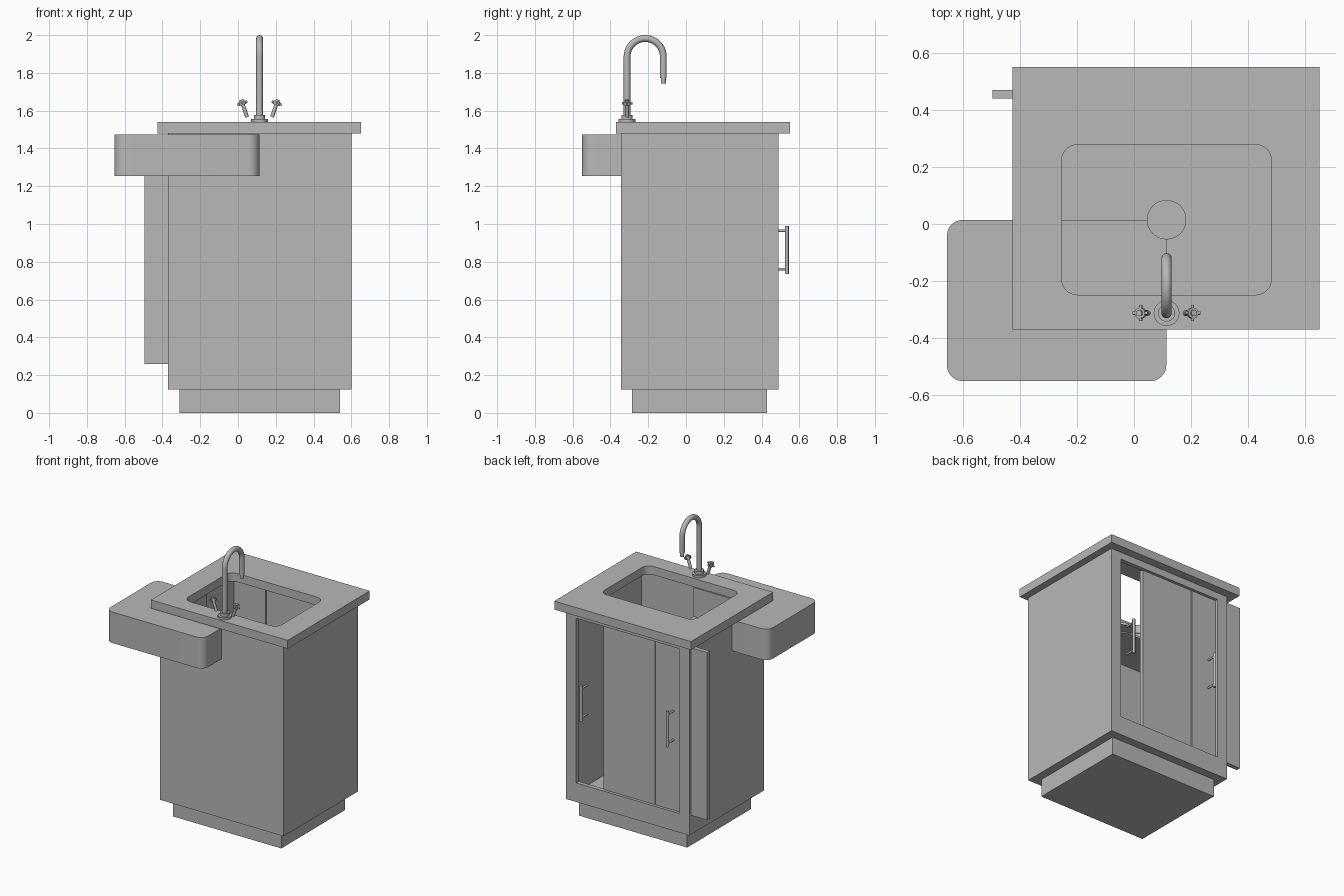
import bpy
import bmesh
from math import radians, sin, cos, pi
from mathutils import Vector

if "Cube" in bpy.data.objects:
    bpy.data.objects.remove(bpy.data.objects["Cube"], do_unlink=True)

grey = bpy.data.materials.new("plain_grey")
grey.use_nodes = True
colour = (0.48, 0.48, 0.48, 1)
grey.diffuse_color = colour
grey.node_tree.nodes["Principled BSDF"].inputs["Base Color"].default_value = colour


def activate(ob):
    bpy.ops.object.select_all(action="DESELECT")
    ob.select_set(True)
    bpy.context.view_layer.objects.active = ob


def smooth(ob):
    activate(ob)
    bpy.ops.object.shade_smooth_by_angle(angle=radians(35))


def box(name, x, y, z, corner=0):
    """Box from ranges, with optional rounded upright edges."""
    bm = bmesh.new()
    bmesh.ops.create_cube(bm, size=1)
    for v in bm.verts:
        v.co = [(r[0] + r[1]) / 2 + c * (r[1] - r[0]) for c, r in zip(v.co, (x, y, z))]
    if corner:
        upright = [e for e in bm.edges if abs(e.verts[0].co.z - e.verts[1].co.z) > 0.01]
        bmesh.ops.bevel(bm, geom=upright, offset=corner, segments=8,
                        profile=0.5, affect="EDGES")
    mesh = bpy.data.meshes.new(name)
    bm.to_mesh(mesh)
    bm.free()
    mesh.materials.append(grey)
    ob = bpy.data.objects.new(name, mesh)
    bpy.context.collection.objects.link(ob)
    if corner:
        smooth(ob)
    return ob


def cut(ob, cutter):
    """Subtract the cutter from the object."""
    mod = ob.modifiers.new("cut", "BOOLEAN")
    mod.operation = "DIFFERENCE"
    mod.solver = "EXACT"
    mod.object = cutter
    activate(ob)
    bpy.ops.object.modifier_apply(modifier=mod.name)


def rod(name, a, b, radius, sides=24):
    """Cylinder between two points."""
    a, b = Vector(a), Vector(b)
    bpy.ops.mesh.primitive_cylinder_add(vertices=sides, radius=radius,
                                        depth=(b - a).length, location=(a + b) / 2)
    ob = bpy.context.object
    ob.name = name
    ob.rotation_euler = (b - a).to_track_quat("Z", "Y").to_euler()
    ob.data.materials.append(grey)
    smooth(ob)
    return ob


# Plinth and hollow cabinet, open at the top and the back
box("plinth", (-0.31, 0.54), (-0.285, 0.43), (0, 0.125))
cabinet = box("cabinet", (-0.37, 0.60), (-0.345, 0.49), (0.125, 1.48))
for ranges in [((-0.34, 0.57), (-0.315, 0.46), (0.155, 1.6)),
               ((-0.29, 0.52), (0.40, 0.60), (0.26, 1.43))]:
    cutter = box("cutter", *ranges)
    cut(cabinet, cutter)
    bpy.data.objects.remove(cutter, do_unlink=True)

# Worktop and offset basin share one rounded sink opening
worktop = box("worktop", (-0.425, 0.65), (-0.37, 0.55), (1.48, 1.54))
basin = box("basin", (-0.655, 0.113), (-0.55, 0.014), (1.255, 1.475), 0.055)
opening = box("sink_cutter", (-0.253, 0.481), (-0.248, 0.278), (1.27, 1.8), 0.055)
for part in (worktop, basin):
    cut(part, opening)
    smooth(part)
bpy.data.objects.remove(opening, do_unlink=True)
rod("drain", (0.114, 0.015, 1.263), (0.114, 0.015, 1.28), 0.069, 40)

# Sliding doors, pushed to one side
box("inner_door", (-0.084, 0.32), (0.44, 0.47), (0.26, 1.45))
box("outer_door", (-0.495, -0.091), (0.44, 0.47), (0.26, 1.45))

# Bar handles
for side, x in (("left", 0.45), ("right", -0.23)):
    rod(side + "_handle_bar", (x, 0.534, 0.735), (x, 0.534, 0.99), 0.010, 16)
    for z in (0.76, 0.965):
        rod(side + "_handle_post", (x, 0.465, z), (x, 0.534, z), 0.007, 16)

# Tap: stepped base, bent spout and narrow nozzle
tx, ty, bend = 0.114, -0.312, 0.096
rod("tap_flange", (tx, ty, 1.54), (tx, ty, 1.555), 0.045, 32)
rod("tap_collar", (tx, ty, 1.555), (tx, ty, 1.577), 0.03, 32)
path = [(tx, ty, 1.56)]
for i in range(25):
    a = pi - pi * i / 24
    path.append((tx, ty + bend + bend * cos(a), 1.886 + bend * sin(a)))
path.append((tx, ty + 2 * bend, 1.772))
curve = bpy.data.curves.new("spout", "CURVE")
curve.dimensions = "3D"
curve.bevel_depth = 0.018
curve.bevel_resolution = 6
curve.use_fill_caps = True
spline = curve.splines.new("POLY")
spline.points.add(len(path) - 1)
for point, co in zip(spline.points, path):
    point.co = (*co, 1)
spout = bpy.data.objects.new("spout", curve)
bpy.context.collection.objects.link(spout)
curve.materials.append(grey)
activate(spout)
bpy.ops.object.convert(target="MESH")
smooth(bpy.context.object)
rod("nozzle", (tx, ty + 2 * bend, 1.745), (tx, ty + 2 * bend, 1.775), 0.013)

# Tilted tap levers with cross-shaped knobs
for side, s in (("left", 1), ("right", -1)):
    axis = Vector((s * 0.32, 0, 0.95)).normalized()
    across = Vector((axis.z, 0, -axis.x))
    foot = Vector((tx + s * 0.066, ty, 1.566))
    knob = foot + axis * 0.078
    rod(side + "_lever_stem", foot, knob, 0.010, 16)
    rod(side + "_lever_hub", knob - axis * 0.010, knob + axis * 0.010, 0.019)
    rod(side + "_lever_cap", knob, knob + axis * 0.019, 0.011, 16)
    for d in (across, Vector((0, 1, 0))):
        rod(side + "_lever_cross", knob - d * 0.028, knob + d * 0.028, 0.006, 12)
